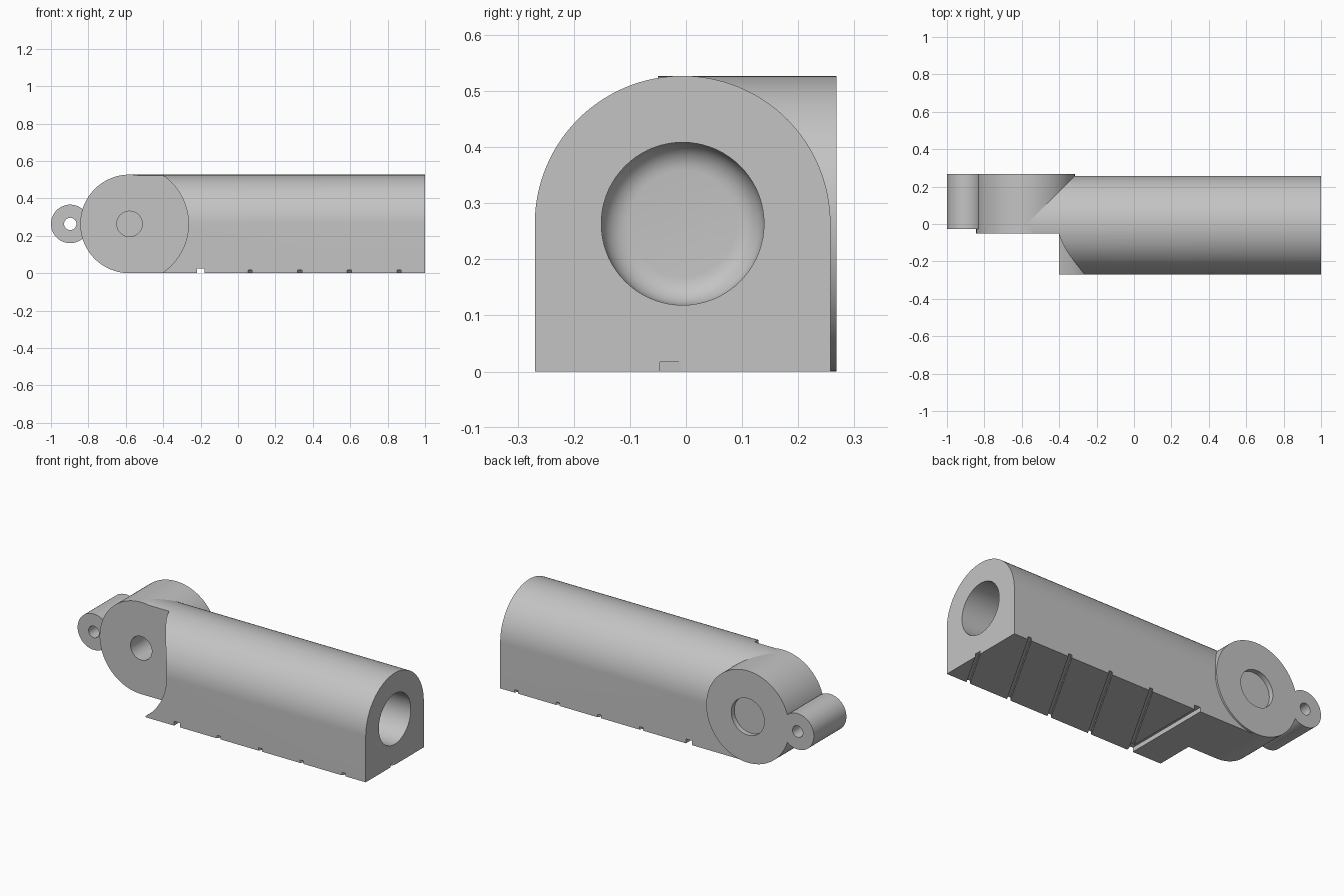
import bpy, bmesh, math
from mathutils import Matrix, Vector

if "Cube" in bpy.data.objects:
    bpy.data.objects.remove(bpy.data.objects["Cube"])

R = 0.2635          # arch and hinge radius
AXIS_Z = 0.2635
BODY_Y = -0.006     # centre line of the barrel
BACK_Y = 0.268
HINGE_X, LUG_X = -0.58, -0.897

grey = bpy.data.materials.new("plain_grey")
grey.use_nodes = True
colour = (0.55, 0.55, 0.55, 1)
grey.diffuse_color = colour
grey.node_tree.nodes["Principled BSDF"].inputs["Base Color"].default_value = colour


def make(name, bm):
    bmesh.ops.recalc_face_normals(bm, faces=bm.faces)
    mesh = bpy.data.meshes.new(name)
    bm.to_mesh(mesh)
    bm.free()
    obj = bpy.data.objects.new(name, mesh)
    bpy.context.collection.objects.link(obj)
    mesh.materials.append(grey)
    return obj


def prism(name, points, direction):
    """Extrude a closed outline along a direction."""
    bm = bmesh.new()
    face = bm.faces.new([bm.verts.new(p) for p in points])
    new = bmesh.ops.extrude_face_region(bm, geom=[face])["geom"]
    bmesh.ops.translate(bm, verts=[v for v in new if isinstance(v, bmesh.types.BMVert)],
                        vec=Vector(direction))
    return make(name, bm)


def disc_y(name, x, r, y0, y1, sides=96):
    """Cylinder lying along y."""
    ring = [(x + r * math.cos(2 * math.pi * i / sides), y0,
             AXIS_Z + r * math.sin(2 * math.pi * i / sides)) for i in range(sides)]
    return prism(name, ring, (0, y1 - y0, 0))


def box(name, x0, x1, y0, y1, z0, z1):
    return prism(name, [(x0, y0, z0), (x1, y0, z0), (x1, y1, z0), (x0, y1, z0)],
                 (0, 0, z1 - z0))


def cut(target, *cutters):
    for cutter in cutters:
        mod = target.modifiers.new("cut", "BOOLEAN")
        mod.operation, mod.solver, mod.object = "DIFFERENCE", "EXACT", cutter
        bpy.context.view_layer.objects.active = target
        bpy.ops.object.modifier_apply(modifier=mod.name)
        bpy.data.objects.remove(cutter)


# Barrel: arched section with a flat base
arch = [(HINGE_X, BODY_Y - R, 0), (HINGE_X, BODY_Y + R, 0)]
for i in range(65):
    a = math.pi * i / 64
    arch.append((HINGE_X, BODY_Y + R * math.cos(a), AXIS_Z + R * math.sin(a)))
barrel = prism("barrel", arch, (1 - HINGE_X, 0, 0))

# Clearance beside the hinge
cut(barrel,
    disc_y("clearance", HINGE_X, 0.315, -0.4, -0.05, 128),
    box("end_clearance", -0.8, -0.4, -0.4, -0.05, -0.1, 0.7))

# Bore with a rounded blind end
bm = bmesh.new()
profile = [(-0.1, 0)]
for i in range(9):
    a = math.pi / 2 * i / 8
    profile.append((-0.05 - 0.05 * math.cos(a), 0.095 + 0.05 * math.sin(a)))
profile += [(1.1, 0.145), (1.1, 0)]
verts = [bm.verts.new((x, 0, r)) for x, r in profile]
edges = [bm.edges.new(pair) for pair in zip(verts, verts[1:])]
bmesh.ops.spin(bm, geom=verts + edges, cent=(0, 0, 0), axis=(1, 0, 0),
               angle=2 * math.pi, steps=72)
bmesh.ops.remove_doubles(bm, verts=bm.verts, dist=1e-5)
bm.transform(Matrix.Translation((0, BODY_Y, AXIS_Z)))
cut(barrel, make("bore", bm))

# Slanted grooves and one straight groove under the base
slant = math.tan(math.radians(30))
for i in range(5):
    x = -0.2 + 0.265 * i
    y0, y1 = BODY_Y - R - 0.03, BODY_Y + R + 0.03
    xa, xb = x - 0.03 * slant, x + (2 * R + 0.03) * slant
    w = 0.011
    cut(barrel, prism("groove", [(xa - w, y0, -0.02), (xa + w, y0, -0.02),
                                 (xb + w, y1, -0.02), (xb - w, y1, -0.02)],
                      (0, 0, 0.037)))
cut(barrel, box("cross_groove", -0.218, -0.18, -0.4, 0.4, -0.02, 0.025))

# Hinge drum with a pin hole in front and a shallow recess behind
hinge = disc_y("hinge_drum", HINGE_X, R, -0.05, BACK_Y, 128)
cut(hinge,
    disc_y("pin_hole", HINGE_X, 0.068, -0.1, 0.2, 48),
    disc_y("recess", HINGE_X, 0.105, 0.24, 0.35, 64))

# The barrel must not fill the holes of the hinge
cut(barrel, disc_y("hole_clearance", HINGE_X, 0.15, -0.4, 0.4, 64))

# Small lug with a through hole
lug = disc_y("lug", LUG_X, 0.103, -0.027, BACK_Y, 64)
cut(lug, disc_y("lug_hole", LUG_X, 0.033, -0.2, 0.4, 32))

# Smooth the round surfaces and keep the sharp edges
for obj in (barrel, hinge, lug):
    bpy.ops.object.select_all(action="DESELECT")
    obj.select_set(True)
    bpy.context.view_layer.objects.active = obj
    bpy.ops.object.shade_smooth_by_angle(angle=math.radians(30))
